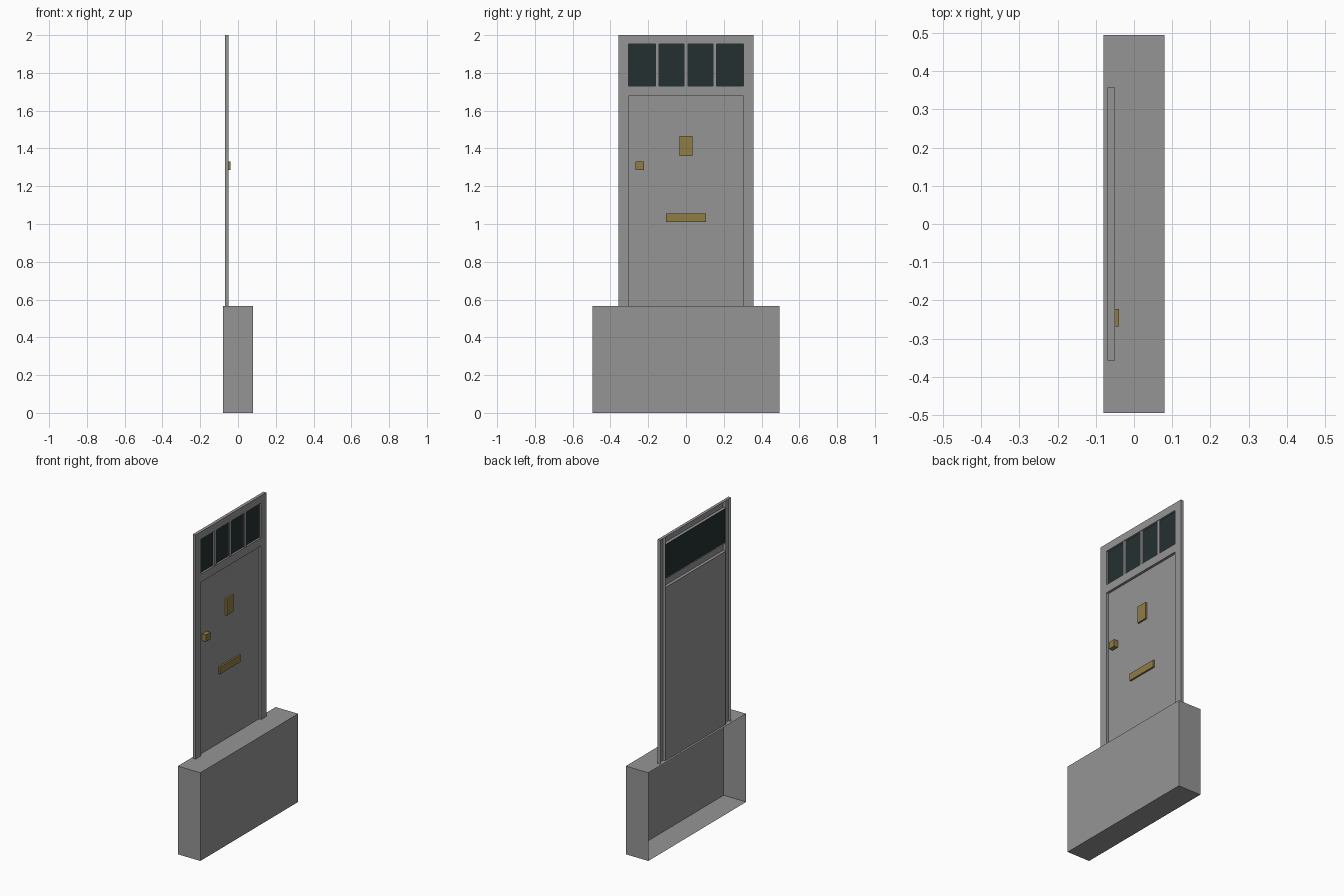
import bpy
import bmesh

cube = bpy.data.objects.get("Cube")
if cube:
    bpy.data.objects.remove(cube, do_unlink=True)


def material(name, rgb):
    m = bpy.data.materials.new(name)
    m.use_nodes = True
    colour = (*rgb, 1)
    m.diffuse_color = colour
    m.node_tree.nodes["Principled BSDF"].inputs["Base Color"].default_value = colour
    return m


GREY = material("stone grey", (0.30, 0.30, 0.30))
GLASS = material("dark glass", (0.018, 0.030, 0.030))
BRASS = material("brass", (0.28, 0.205, 0.06))


def shell(name, mat, x, y, z, drop=("back",)):
    """Box between the given limits, without the faces listed in drop."""
    bm = bmesh.new()
    bmesh.ops.create_cube(bm, size=1)
    for v in bm.verts:
        v.co = [lo + (c + 0.5) * (hi - lo) for c, (lo, hi) in zip(v.co, (x, y, z))]
    bm.normal_update()
    gone = [f for f in bm.faces
            if ("back" in drop and f.normal.x < -0.9)
            or ("sides" in drop and abs(f.normal.x) < 0.1)]
    bmesh.ops.delete(bm, geom=gone, context="FACES")
    mesh = bpy.data.meshes.new(name)
    bm.to_mesh(mesh)
    bm.free()
    mesh.materials.append(mat)
    obj = bpy.data.objects.new(name, mesh)
    bpy.context.collection.objects.link(obj)
    return obj


STEP_TOP, TOP = 0.565, 2.0
INNER, OUTER = 0.305, 0.358
BACK, FRONT, PANEL = -0.07, -0.05, -0.066
LINTEL, SILL, HEAD = 1.677, 1.73, 1.952

# Doorstep block, open at the back
shell("doorstep", GREY, (-0.08, 0.08), (-0.495, 0.495), (0, STEP_TOP))

# Hollow frame: two posts, lintel and head bar
for side, span in (("right", (-OUTER, -INNER)), ("left", (INNER, OUTER))):
    shell(f"frame_post_{side}", GREY, (BACK, FRONT), span, (STEP_TOP, TOP))
shell("lintel", GREY, (BACK, FRONT), (-INNER, INNER), (LINTEL, SILL))
shell("head_bar", GREY, (BACK, FRONT), (-INNER, INNER), (HEAD, TOP))

# Single-sheet door leaf and fanlight glass
shell("door_leaf", GREY, (BACK, PANEL), (-INNER, INNER), (STEP_TOP, LINTEL),
      ("back", "sides"))
shell("fanlight_glass", GLASS, (BACK, -0.062), (-INNER, INNER), (SILL, HEAD),
      ("back", "sides"))

# Glazing bars
for i in (-1, 0, 1):
    y = i * 0.152
    shell(f"glazing_bar_{i + 2}", GREY, (-0.062, -0.053), (y - 0.01, y + 0.01),
          (SILL, HEAD))

# Brass fittings
shell("knocker", BRASS, (PANEL, -0.055), (-0.035, 0.035), (1.36, 1.467))
shell("letter_plate", BRASS, (PANEL, -0.055), (-0.105, 0.105), (1.01, 1.055))
shell("door_knob", BRASS, (PANEL, -0.039), (-0.268, -0.223), (1.285, 1.33))
